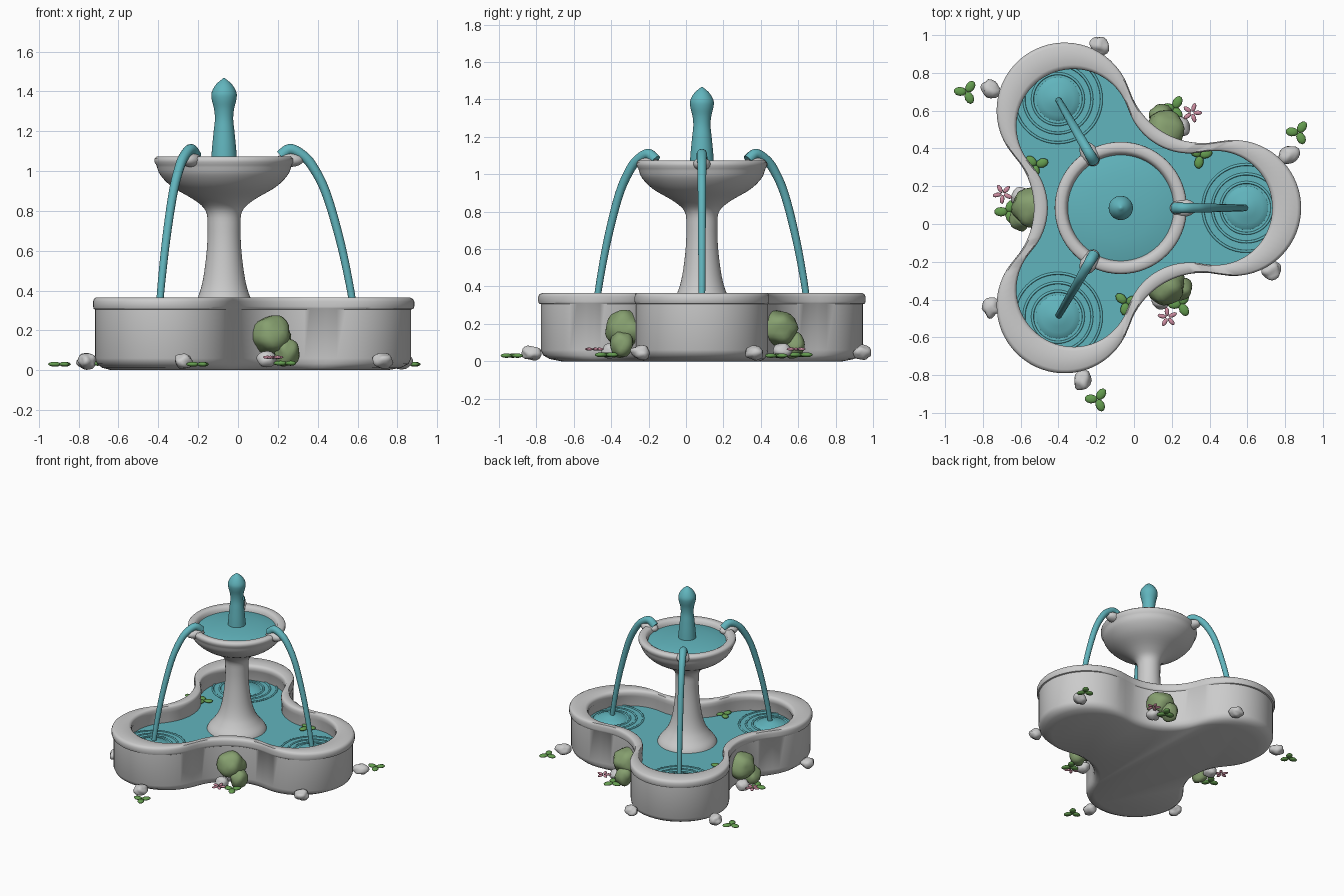
import bpy, bmesh, random
from math import sin, cos, sqrt, pi, radians, degrees
from mathutils import Vector, Matrix, noise

if "Cube" in bpy.data.objects:
    bpy.data.objects.remove(bpy.data.objects["Cube"])

CX, CY = -0.07, 0.085          # fountain axis
random.seed(4)


def mat(name, rgb):
    m = bpy.data.materials.new(name)
    m.diffuse_color = (*rgb, 1)
    m.use_nodes = True
    m.node_tree.nodes["Principled BSDF"].inputs["Base Color"].default_value = m.diffuse_color
    return m


WATER = mat("water", (0.12, 0.46, 0.51))
BUSH = mat("bush_green", (0.24, 0.35, 0.16))
LEAF = mat("leaf_green", (0.13, 0.34, 0.08))
PINK = mat("petal_pink", (0.62, 0.27, 0.36))


def finish(bm, name, material=None, angle=50):
    bmesh.ops.recalc_face_normals(bm, faces=bm.faces)
    me = bpy.data.meshes.new(name)
    bm.to_mesh(me)
    bm.free()
    ob = bpy.data.objects.new(name, me)
    bpy.context.collection.objects.link(ob)
    if material:
        me.materials.append(material)
    bpy.ops.object.select_all(action='DESELECT')
    ob.select_set(True)
    bpy.context.view_layer.objects.active = ob
    bpy.ops.object.shade_smooth_by_angle(angle=radians(angle))
    return ob


def smooth_path(pts, n=5):
    """Catmull-Rom through the points."""
    p = [Vector(q) for q in pts]
    p = [2 * p[0] - p[1]] + p + [2 * p[-1] - p[-2]]
    out = []
    for i in range(1, len(p) - 2):
        a, b, c, d = p[i - 1:i + 3]
        for k in range(n):
            t = k / n
            out.append(0.5 * (2 * b + (c - a) * t + (2 * a - 5 * b + 4 * c - d) * t * t
                              + (3 * b - a - 3 * c + d) * t ** 3))
    return out + [p[-2]]


def loft(name, rings, material=None, angle=50):
    """Skin a list of closed rings, capping both ends."""
    bm = bmesh.new()
    rows = [[bm.verts.new(v) for v in r] for r in rings]
    for a, b in zip(rows, rows[1:]):
        for i in range(len(a)):
            j = (i + 1) % len(a)
            bm.faces.new((a[i], a[j], b[j], b[i]))
    bm.faces.new(rows[0])
    bm.faces.new(rows[-1])
    return finish(bm, name, material, angle)


def lathe(name, prof, material=None, n=48, cx=CX, cy=CY):
    return loft(name, [[(cx + r * cos(2 * pi * i / n), cy + r * sin(2 * pi * i / n), z)
                        for i in range(n)] for r, z in prof], material)


def outline(t):
    """Trefoil radius: lobe circles blended by concave notch arcs."""
    t = abs((degrees(t) + 60) % 120 - 60)
    if t < 34.1:
        s = radians(t)
        return 0.595 * cos(s) + sqrt(0.36 ** 2 - (0.595 * sin(s)) ** 2)
    s = radians(60 - t)
    return 0.87 * cos(s) - sqrt(0.41 ** 2 - (0.87 * sin(s)) ** 2)


def trefoil(name, prof, material=None, n=180):
    rings = []
    for s, z in prof:
        ts = [2 * pi * i / n for i in range(n)]
        rings.append([(CX + s * outline(t) * cos(t), CY + s * outline(t) * sin(t), z) for t in ts])
    return loft(name, rings, material)


def blob(bm, loc, size, rot=0, rough=0, sub=3):
    m = Matrix.Translation(loc) @ Matrix.Rotation(rot, 4, 'Z') @ Matrix.Diagonal((*size, 1))
    vs = bmesh.ops.create_icosphere(bm, subdivisions=sub, radius=1)['verts']
    off = Vector((random.random() * 20, random.random() * 20, 0))
    for v in vs:
        v.co = m @ (v.co * (1 + rough * noise.noise(v.co * 1.3 + off)))


def petals(name, loc, count, dist, size, rot, material):
    """Flat ring of leaflets or petals."""
    bm = bmesh.new()
    for k in range(count):
        a = rot + 2 * pi * k / count
        blob(bm, (loc[0] + dist * cos(a), loc[1] + dist * sin(a), loc[2]), size, a, 0, 2)
    return finish(bm, name, material)


def single(name, loc, size, rot, rough, material=None):
    bm = bmesh.new()
    blob(bm, loc, size, rot, rough)
    return finish(bm, name, material)


# Lower basin and its pool
trefoil("basin", [(0.86, 0), (0.93, 0.012), (0.97, 0.032), (0.984, 0.06), (0.984, 0.305),
                  (0.995, 0.308), (1.0, 0.32), (1.0, 0.345), (0.993, 0.358), (0.978, 0.365),
                  (0.865, 0.365), (0.848, 0.358), (0.84, 0.345), (0.84, 0.32), (0.85, 0.305),
                  (0.85, 0.15)])
trefoil("pool_water", [(0.855, 0.22), (0.855, 0.24)], WATER)

# Pedestal with upper bowl
outer = [(p.x, p.y) for p in smooth_path(
    [(0.22, 0.22, 0), (0.205, 0.26, 0), (0.165, 0.31, 0), (0.13, 0.37, 0), (0.105, 0.46, 0),
     (0.087, 0.6, 0), (0.083, 0.72, 0), (0.092, 0.8, 0), (0.15, 0.855, 0), (0.26, 0.92, 0),
     (0.32, 0.98, 0), (0.34, 1.03, 0)], 4)]
lathe("pedestal_bowl", outer + [(0.35, 1.045), (0.349, 1.062), (0.338, 1.073), (0.305, 1.073),
                                (0.29, 1.064), (0.283, 1.045), (0.27, 1.0), (0.15, 0.93)], n=64)
lathe("bowl_water", [(0.284, 1.02), (0.284, 1.035), (0.24, 1.046), (0.17, 1.056), (0.08, 1.063),
                     (0.01, 1.065)], WATER)

# Central jet
jet = [(max(p.x, 0.003), p.y) for p in smooth_path(
    [(0.065, 1.05, 0), (0.06, 1.12, 0), (0.052, 1.2, 0), (0.046, 1.26, 0), (0.05, 1.31, 0),
     (0.062, 1.36, 0), (0.062, 1.395, 0), (0.04, 1.435, 0), (0.003, 1.467, 0)], 4)]
lathe("jet", jet, WATER, 32)

STREAM = smooth_path([(0.285, 0, 1.075), (0.33, 0, 1.108), (0.385, 0, 1.085), (0.44, 0, 1.03),
                      (0.51, 0, 0.895), (0.58, 0, 0.66), (0.63, 0, 0.43), (0.662, 0, 0.235)])


for k in range(3):
    a = radians(120 * k)

    def at(x, y, z=0, turn=0):
        """Local point turned about the fountain axis."""
        v = Matrix.Rotation(a + turn, 3, 'Z') @ Vector((x, y, z))
        return (v.x + CX, v.y + CY, v.z)

    # Falling stream and its spout
    rings = []
    for i, p in enumerate(STREAM):
        t = (STREAM[min(i + 1, len(STREAM) - 1)] - STREAM[max(i - 1, 0)]).normalized()
        nrm = Vector((t.z, 0, -t.x))
        r = 0.03 - 0.013 * i / (len(STREAM) - 1)
        rings.append([at(*(p + r * (nrm * cos(b) + Vector((0, sin(b), 0)))))
                      for b in [2 * pi * j / 14 for j in range(14)]])
    loft("stream_%d" % k, rings, WATER)
    single("spout_%d" % k, at(0.33, 0, 1.055), (0.07, 0.047, 0.035), a, 0)

    # Splash mound and ripples
    x, y, _ = at(0.665, 0)
    lathe("splash_%d" % k, [(0.12, 0.238), (0.105, 0.25), (0.085, 0.256), (0.05, 0.268),
                            (0.02, 0.275), (0.004, 0.276)], WATER, 32, x, y)
    for R in (0.135, 0.18, 0.23):
        tor = [(R + 0.007 * cos(b), 0.242 + 0.007 * sin(b)) for b in
               [2 * pi * j / 8 for j in range(9)]]
        lathe("ripple_%d" % k, tor, WATER, 48, x, y)

    # Stones round the lobe
    single("stone_a_%d" % k, at(0.80, -0.33, 0.047), (0.053, 0.046, 0.04), a + 0.6, 0.25)
    single("stone_b_%d" % k, at(0.89, 0.28, 0.045), (0.056, 0.046, 0.04), a + 0.3, 0.25)

    # Clovers: outside the basin and floating in the pool
    for nm, loc, rot in (("clover", at(0.94, 0.40, 0.03), 55),
                         ("pool_leaf", at(0.42, 0.275, 0.252), 20)):
        petals("%s_%d" % (nm, k), loc, 3, 0.034, (0.034, 0.024, 0.012), a + radians(rot), LEAF)

    # Notch planting
    n = radians(60)
    single("bush_%d" % k, at(0.47, 0, 0.175, n), (0.105, 0.105, 0.097), a, 0.2, BUSH)
    single("small_bush_%d" % k, at(0.53, 0.06, 0.09, n), (0.062, 0.06, 0.075), a, 0.2, BUSH)
    single("notch_stone_%d" % k, at(0.53, -0.06, 0.055, n), (0.05, 0.05, 0.04), a, 0.2)
    petals("notch_clover_%d" % k, at(0.60, 0.02, 0.035, n), 3, 0.034,
           (0.036, 0.025, 0.013), a + n, LEAF)
    petals("flower_%d" % k, at(0.625, -0.075, 0.065, n), 5, 0.03,
           (0.024, 0.012, 0.008), a, PINK)
